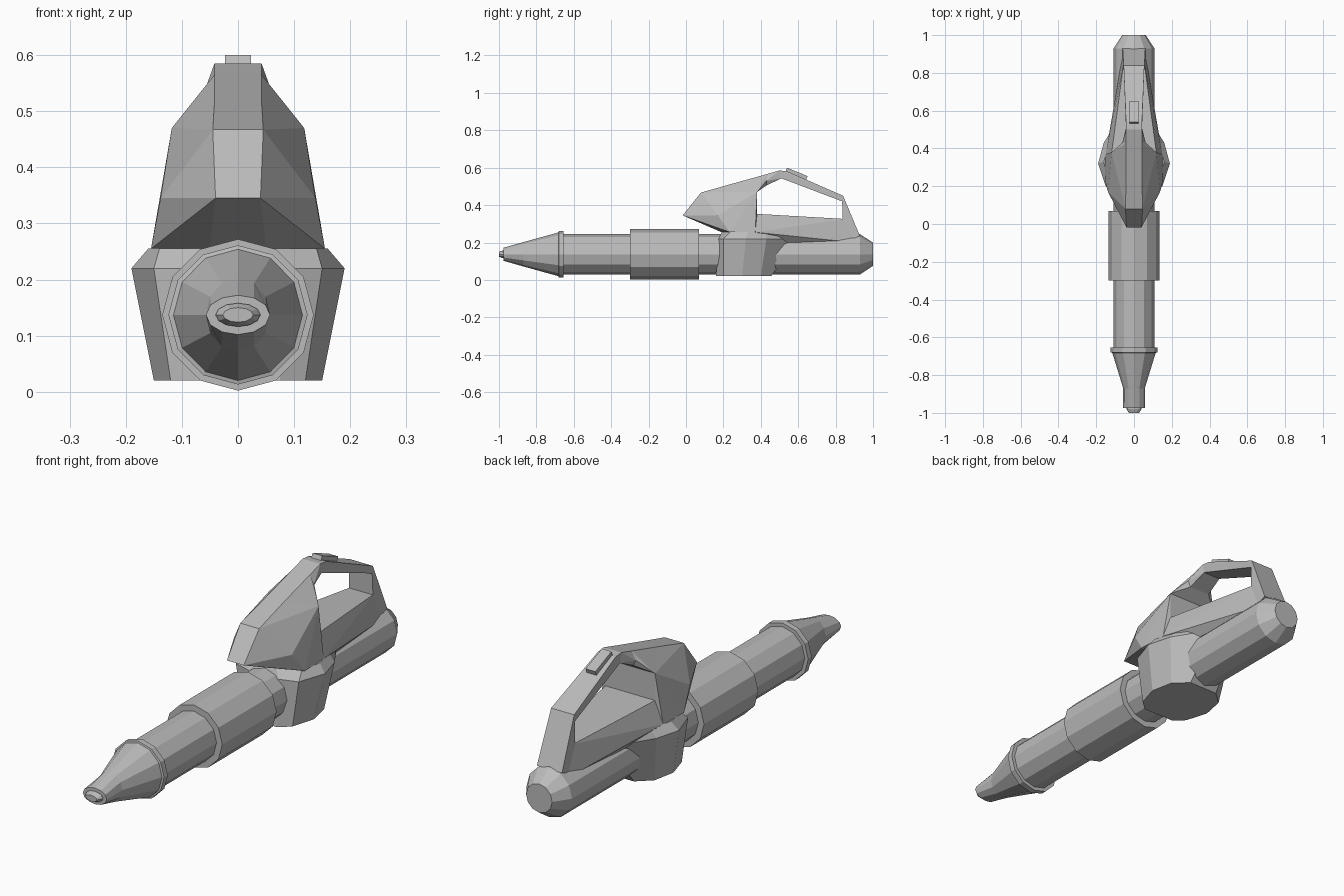
import bpy, bmesh
from math import sin, cos, tau

if "Cube" in bpy.data.objects:
    bpy.data.objects.remove(bpy.data.objects["Cube"], do_unlink=True)

grey = bpy.data.materials.new("plain grey")
grey.use_nodes = True
grey.diffuse_color = (0.5, 0.5, 0.5, 1)
grey.node_tree.nodes["Principled BSDF"].inputs["Base Color"].default_value = (0.5, 0.5, 0.5, 1)

AXIS_Z = 0.137


def finish(name, bm):
    bmesh.ops.recalc_face_normals(bm, faces=bm.faces)
    mesh = bpy.data.meshes.new(name)
    bm.to_mesh(mesh)
    bm.free()
    mesh.materials.append(grey)
    obj = bpy.data.objects.new(name, mesh)
    bpy.context.collection.objects.link(obj)
    return obj


def loft(name, rings):
    """Skin a row of equal-length point rings and cap both ends."""
    bm = bmesh.new()
    rows = [[bm.verts.new(p) for p in ring] for ring in rings]
    n = len(rows[0])
    for a, b in zip(rows, rows[1:]):
        for i in range(n):
            j = (i + 1) % n
            bm.faces.new((a[i], a[j], b[j], b[i]))
    bm.faces.new(rows[0])
    bm.faces.new(rows[-1])
    return finish(name, bm)


def turned(name, sections):
    """Twelve-sided part along y from (y, half width, half height) sections."""
    return loft(name, [[(w * sin(tau * i / 12), y, AXIS_Z + h * cos(tau * i / 12))
                        for i in range(12)] for y, w, h in sections])


def hull(name, half):
    """Faceted block: convex hull of the points and their mirror images."""
    bm = bmesh.new()
    for x, y, z in half:
        bm.verts.new((x, y, z))
        bm.verts.new((-x, y, z))
    res = bmesh.ops.convex_hull(bm, input=bm.verts)
    junk = {v for v in res["geom_interior"] + res["geom_unused"]
            if isinstance(v, bmesh.types.BMVert)}
    bmesh.ops.delete(bm, geom=list(junk), context="VERTS")
    bmesh.ops.dissolve_limit(bm, angle_limit=0.02, verts=bm.verts, edges=bm.edges)
    return finish(name, bm)


# Tube, sleeve and nozzle
turned("main_tube", [(-0.66, 0.108, 0.108), (0.93, 0.108, 0.108), (1, 0.062, 0.062)])
turned("sleeve", [(-0.3, 0.135, 0.135), (0.07, 0.135, 0.135)])
turned("nozzle", [(-0.655, 0.124, 0.124), (-0.68, 0.124, 0.124), (-0.682, 0.115, 0.117),
                  (-0.87, 0.057, 0.065), (-0.975, 0.057, 0.035)])
turned("nozzle_tip", [(-0.97, 0.04, 0.021), (-0.98, 0.04, 0.021), (-1, 0.027, 0.013)])

# Bowl around the tube, drawn in to a point behind
levels = [
    (0.02, [(0.075, 0.16), (0.12, 0.2), (0.15, 0.3), (0.13, 0.4), (0.07, 0.455)]),
    (0.22, [(0.07, 0.175), (0.15, 0.2), (0.19, 0.32), (0.16, 0.43), (0.055, 0.6)]),
    (0.255, [(0.05, 0.19), (0.14, 0.235), (0.16, 0.33), (0.13, 0.43), (0.055, 0.6)]),
]
loft("bowl", [[(x, y, z) for x, y in pts] + [(-x, y, z) for x, y in reversed(pts)]
              for z, pts in levels])

# Motor housing with its overhanging snout
side_top, side_low = (0.118, 0.38, 0.47), (0.118, 0.38, 0.353)
brow = (0.042, 0.25, 0.515)
hull("motor_housing", [
    (0.04, -0.018, 0.345), (0.045, 0.08, 0.467), brow, side_top, side_low,
    (0.138, 0.17, 0.345), (0.155, 0.235, 0.255), (0.05, 0.19, 0.255),
    (0.15, 0.37, 0.255)])

# Handle loop
neck = [(0.042, 0.43, 0.565), (0.062, 0.43, 0.53), (0.05, 0.43, 0.505)]
crest = [(0.042, 0.5, 0.585), (0.042, 0.51, 0.543)]
bend = [(0.055, 0.84, 0.45), (0.055, 0.835, 0.42)]
hull("handle_neck", [brow, side_top, (0.05, 0.38, 0.485)] + neck)
hull("handle_crest", neck + crest)
hull("handle_grip", crest + [(0.042, 0.54, 0.581)] + bend)
hull("handle_post", bend + [(0.055, 0.845, 0.326), (0.06, 0.93, 0.235), (0.06, 0.84, 0.2)])
hull("handle_base", [side_low, (0.15, 0.37, 0.255), (0.085, 0.6, 0.3), (0.085, 0.6, 0.22),
                     (0.055, 0.848, 0.326), (0.06, 0.9, 0.2), (0.1, 0.38, 0.2)])

# Thumb switch
hull("switch", [(0.023, 0.54, 0.6), (0.023, 0.65, 0.555),
                (0.023, 0.53, 0.575), (0.023, 0.64, 0.53)])
